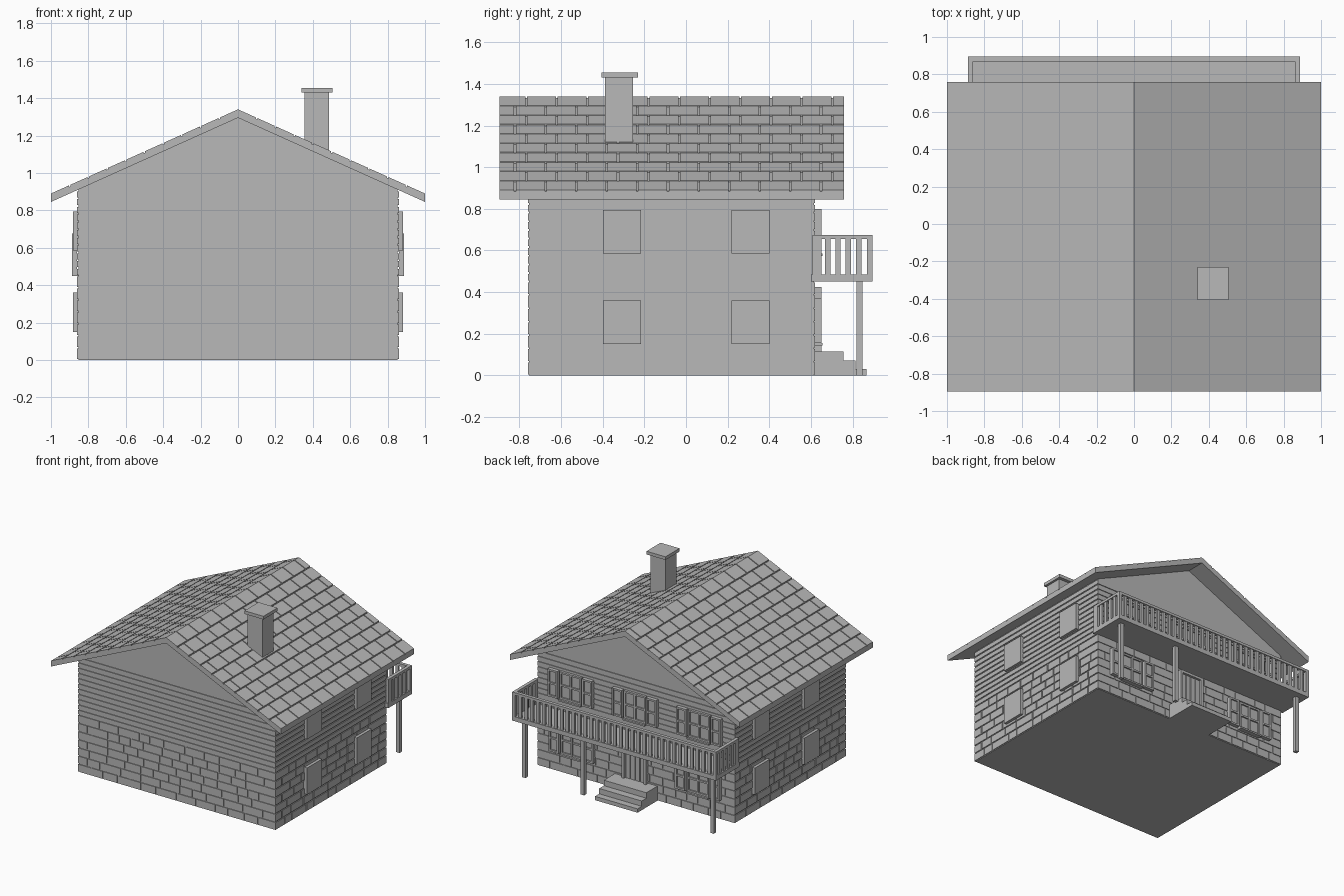
import bpy, bmesh, random
from mathutils import Matrix

random.seed(4)
if "Cube" in bpy.data.objects:
    bpy.data.objects.remove(bpy.data.objects["Cube"])

gray = bpy.data.materials.new("plain_gray")
gray.use_nodes = True
gray.diffuse_color = (0.48, 0.48, 0.48, 1)
gray.node_tree.nodes["Principled BSDF"].inputs["Base Color"].default_value = gray.diffuse_color

# House extents
WX, Y0, Y1 = 0.86, -0.76, 0.62
STONE_TOP, EAVE, RIDGE, SLOPE = 0.45, 0.91, 1.34, 0.45
ROOF_Y0, ROOF_Y1 = -0.895, 0.76


def finish(name, bm):
    bmesh.ops.recalc_face_normals(bm, faces=bm.faces)
    mesh = bpy.data.meshes.new(name)
    bm.to_mesh(mesh)
    bm.free()
    mesh.materials.append(gray)
    obj = bpy.data.objects.new(name, mesh)
    bpy.context.collection.objects.link(obj)
    return obj


def box(bm, x, y, z, matrix=None):
    """Box between three (low, high) ranges."""
    size = [b - a for a, b in (x, y, z)]
    mid = [(a + b) / 2 for a, b in (x, y, z)]
    m = Matrix.Translation(mid) @ Matrix.Diagonal((*size, 1))
    bmesh.ops.create_cube(bm, size=1, matrix=(matrix or Matrix()) @ m)


def prism(name, profile, y0, y1):
    """Extrude an xz outline along y."""
    bm = bmesh.new()
    face = bm.faces.new([bm.verts.new((x, y0, z)) for x, z in profile])
    moved = bmesh.ops.extrude_face_region(bm, geom=[face])["geom"]
    verts = [v for v in moved if isinstance(v, bmesh.types.BMVert)]
    bmesh.ops.translate(bm, verts=verts, vec=(0, y1 - y0, 0))
    return finish(name, bm)


# Solid body with gables
d = 0.006
bx = WX - d
under = RIDGE - 0.045
prism("house_body", [(-bx, 0), (bx, 0), (bx, under - bx * SLOPE), (0, under),
                     (-bx, under - bx * SLOPE)], Y0 + d, Y1 - d)


# Each wall: ranges for a strip running along it
def wall_strip(bm, side, a, b, z):
    if side in ("front", "back"):
        y = (Y0, Y0 + 0.03) if side == "front" else (Y1 - 0.03, Y1)
        box(bm, (a, b), y, z)
    else:
        x = (WX - 0.03, WX) if side == "left" else (-WX, 0.03 - WX)
        box(bm, x, (a, b), z)


SPANS = {"front": (-WX, WX), "back": (-WX, WX), "left": (Y0, Y1), "right": (Y0, Y1)}

# Stone courses
courses = 7
pitch = STONE_TOP / courses
for side, (lo, hi) in SPANS.items():
    bm = bmesh.new()
    for row in range(courses):
        z = (row * pitch + 0.005, (row + 1) * pitch - 0.003)
        a = lo
        while a < hi - 0.01:
            b = a + random.uniform(0.09, 0.19)
            if a == lo and row % 2:
                b = a + 0.08
            if hi - b < 0.06:
                b = hi
            wall_strip(bm, side, a + (0 if a == lo else 0.004),
                       b - (0 if b == hi else 0.004), z)
            a = b
    finish(side + "_stones", bm)

# Horizontal planks
planks = 11
pitch = (EAVE - 0.005 - STONE_TOP) / planks
for side, (lo, hi) in SPANS.items():
    bm = bmesh.new()
    for row in range(planks):
        z = STONE_TOP + row * pitch
        wall_strip(bm, side, lo, hi, (z + 0.005, z + pitch - 0.004))
    finish(side + "_planks", bm)

# Roof slab
t = 0.008
prism("roof_slab", [(-1, RIDGE - SLOPE - t), (0, RIDGE - t), (1, RIDGE - SLOPE - t),
                    (1, RIDGE - SLOPE - 0.045), (0, under), (-1, RIDGE - SLOPE - 0.045)],
      ROOF_Y0, ROOF_Y1)

# Shingles in staggered columns, sheared to the slope
bm = bmesh.new()
length = 0.147
for s in (-1, 1):
    shear = Matrix.Translation((0, 0, RIDGE))
    shear[2][0] = -s * SLOPE
    for col in range(10):
        x = sorted((s * (col * 0.1 + (0.004 if col else 0)),
                    s * (col * 0.1 + (0.096 if col < 9 else 0.1))))
        y = ROOF_Y0 - (length / 2 if col % 2 else 0.02)
        while y < ROOF_Y1:
            a, b = max(y + 0.004, ROOF_Y0), min(y + length - 0.004, ROOF_Y1)
            if b - a > 0.01:
                box(bm, x, (a, b), (-t - 0.004, 0), shear)
            y += length
finish("roof_shingles", bm)

# Chimney
bm = bmesh.new()
box(bm, (0.355, 0.487), (-0.39, -0.255), (1.0, 1.435))
finish("chimney_stack", bm)
bm = bmesh.new()
box(bm, (0.34, 0.505), (-0.405, -0.23), (1.43, 1.455))
finish("chimney_cap", bm)

# Side windows: raised panels
bm = bmesh.new()
for s in (-1, 1):
    for y in (-0.307, 0.31):
        for z in (0.15, 0.585):
            box(bm, sorted((s * 0.85, s * 0.882)), (y - 0.092, y + 0.092), (z, z + 0.21))
finish("side_windows", bm)


# Back windows with muntins, sill and slatted shutters
def back_window(name, cx, z0, z1):
    bm = bmesh.new()
    w, wall = 0.095, Y1 - 0.01
    box(bm, (cx - w, cx + w), (wall, Y1 + 0.008), (z0, z1))
    for x in (-w, -0.007, w - 0.014):
        box(bm, (cx + x, cx + x + 0.014), (wall, Y1 + 0.02), (z0, z1))
    for z in (z0, (z0 + z1) / 2 - 0.006, z1 - 0.014):
        box(bm, (cx - w, cx + w), (wall, Y1 + 0.019), (z, z + 0.014))
    box(bm, (cx - w, cx + w), (wall, Y1 + 0.035), (z0 - 0.012, z0))
    finish(name, bm)
    bm = bmesh.new()
    for s in (-1, 1):
        c = cx + s * 0.15
        box(bm, (c - 0.042, c + 0.042), (wall, Y1 + 0.018), (z0, z1))
        for e in (-0.036, 0.036):
            box(bm, (c + e - 0.007, c + e + 0.007), (wall, Y1 + 0.03), (z0, z1))
        for z in (z0, (z0 + z1) / 2 - 0.007, z1 - 0.014):
            box(bm, (c - 0.042, c + 0.042), (wall, Y1 + 0.029), (z, z + 0.014))
    finish(name + "_shutters", bm)


for i, cx in enumerate((-0.56, 0, 0.56)):
    back_window(f"upper_window_{i}", cx, 0.585, 0.8)
for i, cx in enumerate((-0.55, 0.55)):
    back_window(f"lower_window_{i}", cx, 0.155, 0.37)

# Doorway with boarded leaf
bm = bmesh.new()
for s in (-1, 1):
    box(bm, sorted((s * 0.085, s * 0.105)), (0.6, 0.65), (0.11, 0.425))
box(bm, (-0.105, 0.105), (0.6, 0.65), (0.405, 0.425))
for i in range(4):
    x = -0.085 + i * 0.0425
    box(bm, (x + 0.003, x + 0.0395), (0.6, 0.632), (0.11, 0.405))
finish("back_door", bm)

# Steps
bm = bmesh.new()
for end, top in ((0.757, 0.115), (0.815, 0.072), (0.867, 0.03)):
    box(bm, (-0.185, 0.185), (0.6, end), (0, top))
finish("door_steps", bm)

# Balcony floor and posts
BX, BY = 0.888, 0.895
bm = bmesh.new()
box(bm, (-BX, BX), (0.6, BY), (0.45, 0.485))
finish("balcony_floor", bm)
bm = bmesh.new()
for x in (-0.82, 0.31, 0.82):
    box(bm, (x - 0.015, x + 0.015), (0.818, 0.847), (0, 0.455))
finish("balcony_posts", bm)

# Balcony railing
bm = bmesh.new()
r, low, top = 0.026, 0.48, 0.675
box(bm, (-BX, BX), (BY - r, BY), (top - 0.02, top))
for i in range(35):
    x = -BX + 0.013 + i * (2 * BX - r) / 34
    box(bm, (x - 0.013, x + 0.013), (BY - 0.021, BY - 0.005), (low, top - 0.01))
for s in (-1, 1):
    x = sorted((s * (BX - r), s * BX))
    box(bm, x, (0.607, BY), (top - 0.02, top))
    box(bm, x, (0.607, 0.65), (low, top))
    box(bm, x, (BY - r, BY), (low, top))
    for i in range(1, 5):
        y = 0.63 + i * 0.05
        box(bm, sorted((s * (BX - 0.021), s * (BX - 0.005))), (y - 0.013, y + 0.013),
            (low, top - 0.01))
finish("balcony_railing", bm)
